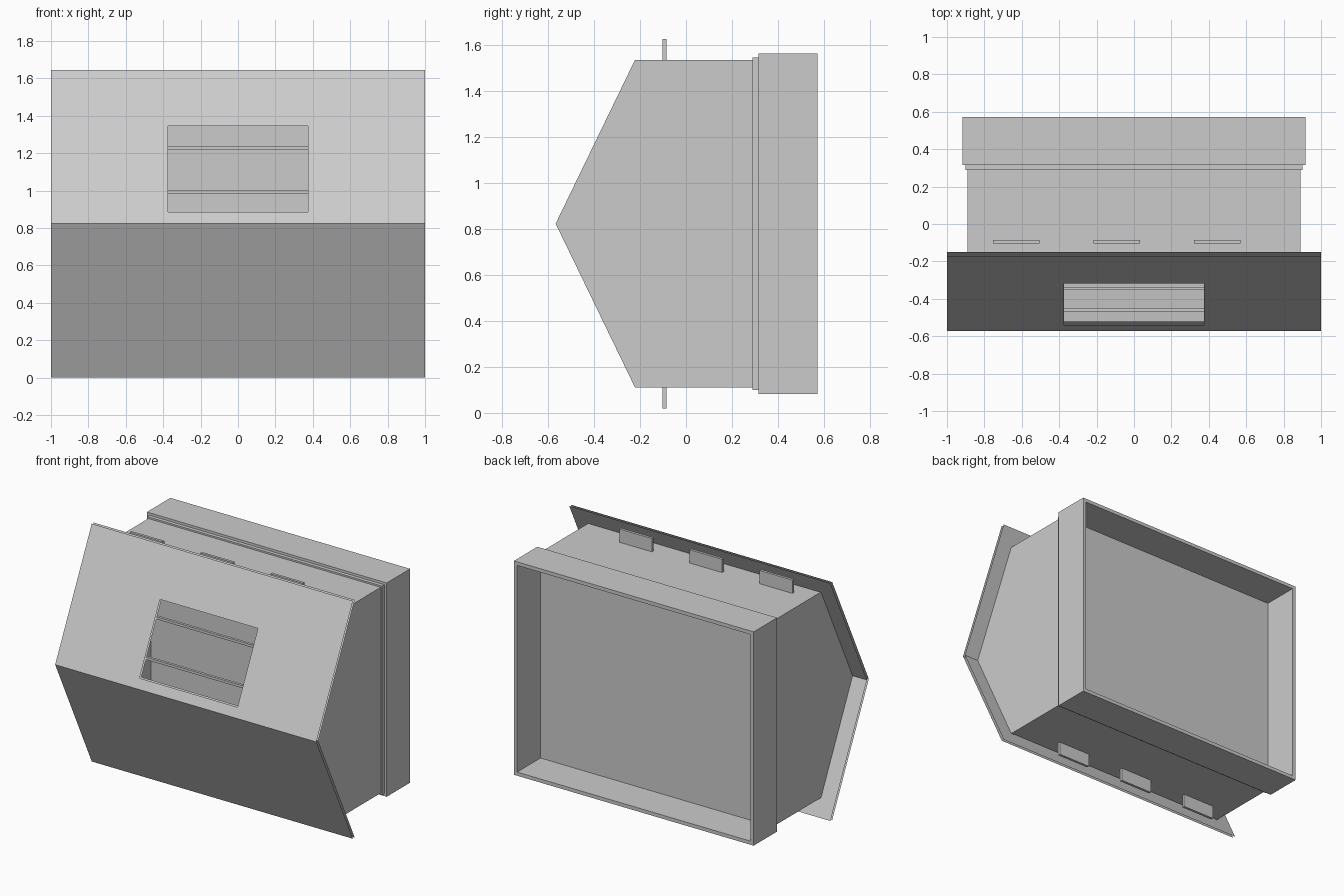
import bpy, bmesh

if "Cube" in bpy.data.objects:
    bpy.data.objects.remove(bpy.data.objects["Cube"])

MID = 0.823   # height of the ridge line


def make(name, bm, recalc=True):
    if recalc:
        bmesh.ops.recalc_face_normals(bm, faces=bm.faces)
    me = bpy.data.meshes.new(name)
    bm.to_mesh(me)
    bm.free()
    ob = bpy.data.objects.new(name, me)
    bpy.context.collection.objects.link(ob)
    return ob


def box(name, x0, x1, y0, y1, z0, z1):
    bm = bmesh.new()
    bmesh.ops.create_cube(bm, size=1)
    for v in bm.verts:
        v.co = ((x0 + x1) / 2 + v.co.x * (x1 - x0),
                (y0 + y1) / 2 + v.co.y * (y1 - y0),
                (z0 + z1) / 2 + v.co.z * (z1 - z0))
    return make(name, bm)


def prism(name, profile, x0, x1):
    """Extrude a closed (y, z) profile along x."""
    bm = bmesh.new()
    f = bm.faces.new([bm.verts.new((x0, y, z)) for y, z in profile])
    ext = bmesh.ops.extrude_face_region(bm, geom=[f])
    for v in ext["geom"]:
        if isinstance(v, bmesh.types.BMVert):
            v.co.x = x1
    return make(name, bm)


# Roof: two thin skins with a window opening in the upper slope
def roof_skin(name, ridge_y):
    xs = [-1, -0.375, 0.375, 1]
    zs = [0, MID, 0.885, 1.345, 2 * MID]
    bm = bmesh.new()
    grid = [[bm.verts.new((x, ridge_y + abs(z - MID) * 0.486, z)) for x in xs] for z in zs]
    for r in range(4):
        for c in range(3):
            if (r, c) != (2, 1):
                bm.faces.new((grid[r][c], grid[r][c + 1], grid[r + 1][c + 1], grid[r + 1][c]))
    return make(name, bm, recalc=False)


roof_skin("roof_outer", -0.571)
roof_skin("roof_inner", -0.551)

# Gable walls
gable = [(-0.567, MID), (-0.222, 1.535), (0.315, 1.535), (0.315, 0.111), (-0.222, 0.111)]
for side, s in (("left", -1), ("right", 1)):
    prism("gable_" + side, gable, s * 0.89, s * 0.87)

# Long walls and the narrow panels standing out from them
for side, s in (("upper", 1), ("lower", -1)):
    a, b = sorted((MID + s * 0.712, MID + s * 0.692))
    box("wall_" + side, -0.87, 0.87, -0.2, 0.315, a, b)
    a, b = sorted((MID + s * 0.70, MID + s * 0.804))
    for x in (-0.755, -0.217, 0.32):
        box("window_flap_" + side, x, x + 0.25, -0.103, -0.085, a, b)

# Base floor and surrounding skirt
box("floor", -0.9, 0.9, 0.29, 0.316, 0.1, 1.546)
for side, s in (("left", -1), ("right", 1)):
    a, b = sorted((s * 0.918, s * 0.893))
    box("skirt_" + side, a, b, 0.315, 0.571, 0.083, 1.563)
box("skirt_lower", -0.893, 0.893, 0.315, 0.571, 0.083, 0.108)
box("skirt_upper", -0.893, 0.893, 0.315, 0.571, 1.538, 1.563)

# Slats across the roof opening
for z, y in ((1.23, -0.345), (0.993, -0.458)):
    box("roof_slat", -0.38, 0.38, y - 0.009, y + 0.009, z - 0.009, z + 0.009)
